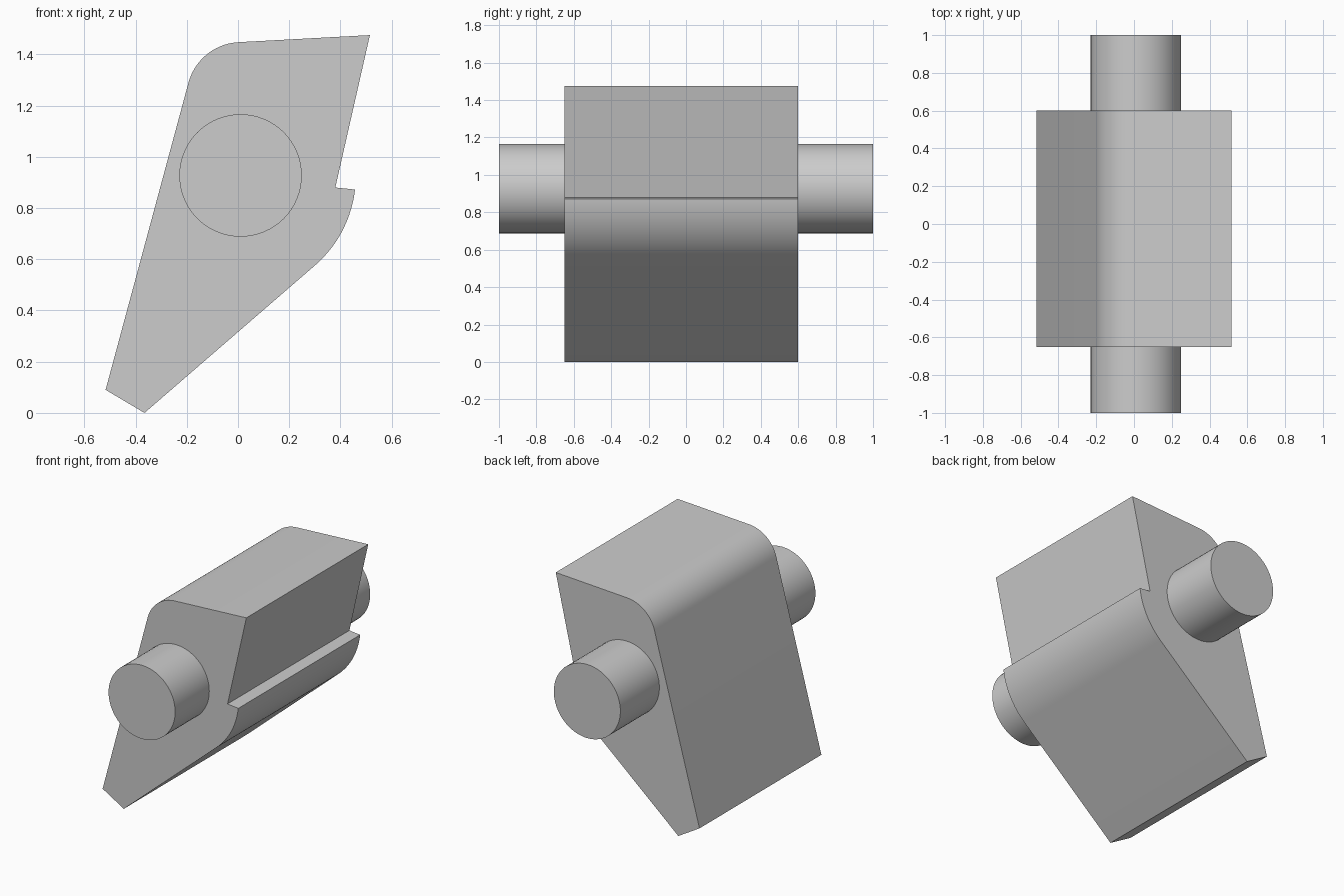
import bpy, bmesh, math
from mathutils import Vector

if "Cube" in bpy.data.objects:
    bpy.data.objects.remove(bpy.data.objects["Cube"], do_unlink=True)

grey = bpy.data.materials.new("light grey")
grey.use_nodes = True
colour = (0.604, 0.604, 0.604, 1)
grey.diffuse_color = colour
grey.node_tree.nodes["Principled BSDF"].inputs["Base Color"].default_value = colour


def point(x, z, y=0):
    return Vector((x, y, z))


def fillet(before, corner, after, length, steps):
    """Arc tangent to both sides of a corner, starting at the given length from it."""
    a, b = (before - corner).normalized(), (after - corner).normalized()
    half = a.angle(b) / 2
    radius = length * math.tan(half)
    centre = corner + (a + b).normalized() * length / math.cos(half)
    start = (corner + a * length - centre).normalized()
    end = (corner + b * length - centre).normalized()
    return [centre + start.slerp(end, i / steps) * radius for i in range(steps + 1)]


def finish(obj):
    obj.data.materials.append(grey)
    bpy.ops.object.select_all(action="DESELECT")
    obj.select_set(True)
    bpy.context.view_layer.objects.active = obj
    bpy.ops.object.shade_smooth_by_angle()


# Wedge body: side profile with a rounded shoulder, a notch and a rounded heel
tip, toe = point(-0.365, 0), point(-0.517, 0.09)
shoulder, peak = point(-0.153, 1.439), point(0.515, 1.475)
notch, lip, heel = point(0.38, 0.88), point(0.457, 0.872), point(0.436, 0.693)
profile = [tip, toe, *fillet(toe, shoulder, peak, 0.155, 20), peak, notch,
           *fillet(lip, heel, tip, (lip - heel).length, 20)]

bm = bmesh.new()
face = bm.faces.new([bm.verts.new(p + point(0, 0, -0.65)) for p in profile])
side = bmesh.ops.extrude_face_region(bm, geom=[face])["geom"]
bmesh.ops.translate(bm, vec=(0, 1.25, 0),
                    verts=[v for v in side if isinstance(v, bmesh.types.BMVert)])
bmesh.ops.recalc_face_normals(bm, faces=bm.faces)
mesh = bpy.data.meshes.new("wedge_body")
bm.to_mesh(mesh)
bm.free()
body = bpy.data.objects.new("wedge_body", mesh)
bpy.context.collection.objects.link(body)
finish(body)

# Pivot stubs on the front and back of the body
for name, y0, y1 in (("front_pivot", -1, -0.65), ("back_pivot", 0.6, 1)):
    bpy.ops.mesh.primitive_cylinder_add(
        vertices=64, radius=0.239, depth=y1 - y0,
        location=(0.01, (y0 + y1) / 2, 0.927), rotation=(math.pi / 2, 0, 0))
    pivot = bpy.context.object
    pivot.name = name
    finish(pivot)
